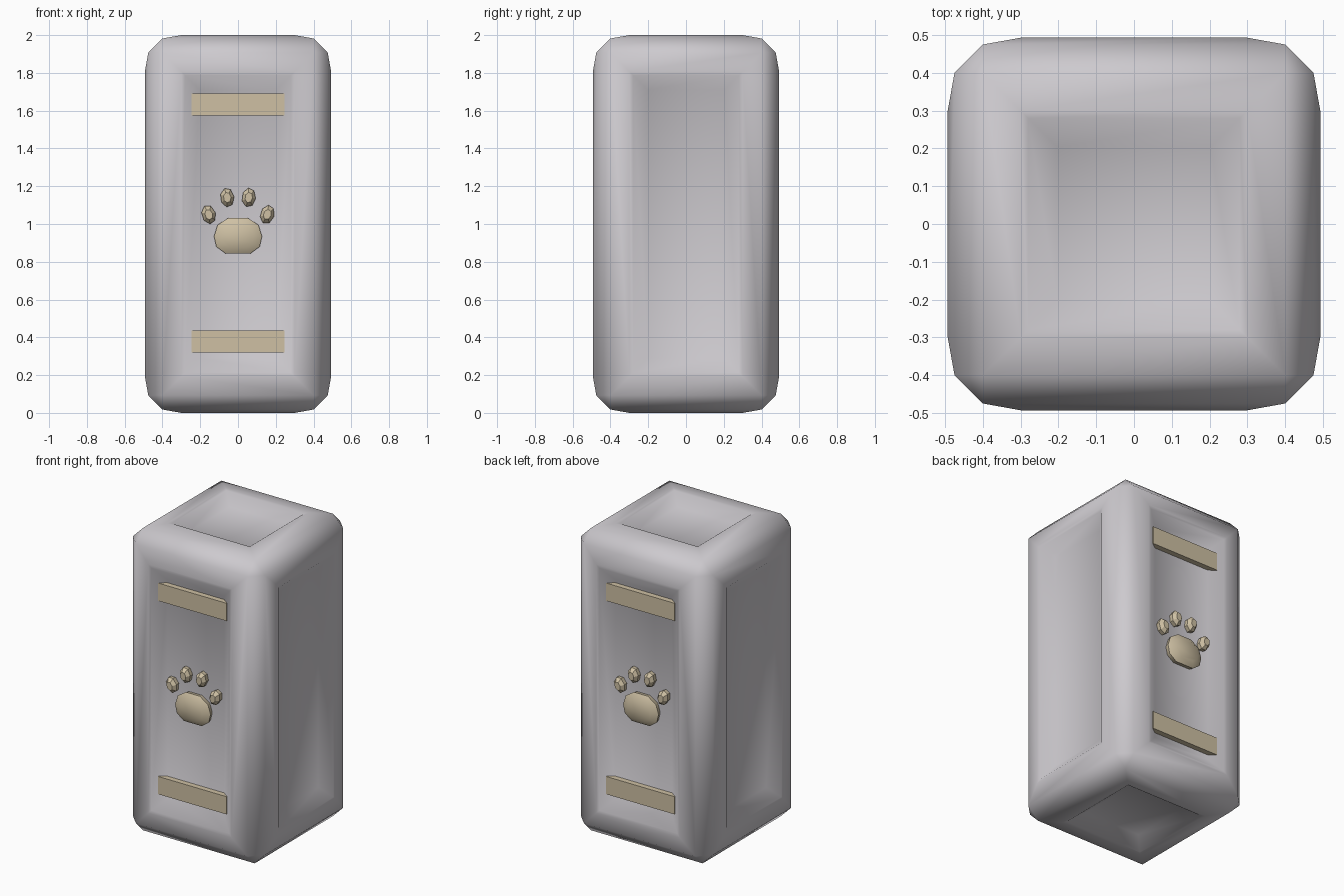
import bpy, bmesh, math
from mathutils import Matrix, Vector

default = bpy.data.objects.get("Cube")
if default:
    bpy.data.objects.remove(default, do_unlink=True)


def material(name, rgb):
    m = bpy.data.materials.new(name)
    m.use_nodes = True
    m.diffuse_color = (*rgb, 1)
    m.node_tree.nodes["Principled BSDF"].inputs["Base Color"].default_value = (*rgb, 1)
    return m


GREY = material("pale grey", (0.61, 0.59, 0.62))
TAN = material("tan", (0.62, 0.53, 0.37))


def finish(bm, name, mat, angle):
    bmesh.ops.recalc_face_normals(bm, faces=bm.faces)
    mesh = bpy.data.meshes.new(name)
    bm.to_mesh(mesh)
    bm.free()
    mesh.materials.append(mat)
    ob = bpy.data.objects.new(name, mesh)
    bpy.context.collection.objects.link(ob)
    bpy.ops.object.select_all(action="DESELECT")
    ob.select_set(True)
    bpy.context.view_layer.objects.active = ob
    bpy.ops.object.shade_smooth_by_angle(angle=math.radians(angle))
    return ob


def bridge(bm, a, b):
    n = len(a)
    for i in range(n):
        bm.faces.new((a[i], a[(i + 1) % n], b[(i + 1) % n], b[i]))


HALF = Vector((0.493, 0.493, 1.0))
DEPTH = 0.06
FLOOR = HALF.y - DEPTH
# Each side is a stack of rectangles: (margin from the box edge, depth)
RINGS = [(0.093, 0.018), (0.193, 0), (0.213, 0.004), (0.29, DEPTH)]


def body():
    bm = bmesh.new()
    outer = {}
    for axis in range(3):
        u, v = (axis + 1) % 3, (axis + 2) % 3
        for side in (-1, 1):
            previous = None
            for margin, depth in RINGS:
                ring = []
                for su, sv in ((-1, -1), (1, -1), (1, 1), (-1, 1)):
                    co = Vector()
                    co[axis] = side * (HALF[axis] - depth)
                    co[u] = su * (HALF[u] - margin)
                    co[v] = sv * (HALF[v] - margin)
                    vert = bm.verts.new(co + Vector((0, 0, 1)))
                    ring.append(vert)
                    if previous is None:
                        signs = [0, 0, 0]
                        signs[axis], signs[u], signs[v] = side, su, sv
                        outer[axis, tuple(signs)] = vert
                if previous:
                    bridge(bm, previous, ring)
                previous = ring
            bm.faces.new(previous)
    # Chamfered edges between neighbouring sides
    for along in range(3):
        a, b = (along + 1) % 3, (along + 2) % 3
        for sa in (-1, 1):
            for sb in (-1, 1):
                ends = []
                for s in (-1, 1):
                    signs = [0, 0, 0]
                    signs[along], signs[a], signs[b] = s, sa, sb
                    ends.append(tuple(signs))
                bm.faces.new((outer[a, ends[0]], outer[a, ends[1]],
                              outer[b, ends[1]], outer[b, ends[0]]))
    # Corner triangles
    for corner in {key[1] for key in outer}:
        bm.faces.new([outer[axis, corner] for axis in range(3)])
    finish(bm, "crate_body", GREY, 50)


def bar(name, z, turn):
    bm = bmesh.new()
    bmesh.ops.create_cube(bm, size=1)
    bmesh.ops.scale(bm, vec=(0.49, 0.045, 0.115), verts=bm.verts)
    bmesh.ops.translate(bm, vec=(0, -FLOOR - 0.013, z), verts=bm.verts)
    bm.transform(turn)
    finish(bm, name, TAN, 30)


def pad(name, x, z, outline, tilt, top, height, turn, angle):
    """Raised cushion: straight base, then a tapered cap."""
    bm = bmesh.new()
    spin = Matrix.Rotation(tilt, 4, "Y")
    previous = None
    for scale, rise in ((0.92, -0.005), (1, height * 0.55), (top, height)):
        ring = []
        for px, pz in outline:
            p = spin @ Vector((px * scale, 0, pz * scale))
            ring.append(bm.verts.new(p + Vector((x, -FLOOR - rise, z))))
        if previous:
            bridge(bm, previous, ring)
        previous = ring
    bm.faces.new(previous)
    bm.transform(turn)
    finish(bm, name, TAN, angle)


half_pad = [(0.05, 0.098), (0.108, 0.06), (0.127, 0.0), (0.115, -0.055), (0.065, -0.092)]
pad_outline = half_pad + [(-x, z) for x, z in reversed(half_pad)]
toe_outline = [(0.037 * math.cos(i * math.pi / 3.5), 0.051 * math.sin(i * math.pi / 3.5))
               for i in range(7)]

body()
for place, angle in (("front", 0), ("back", math.pi)):
    turn = Matrix.Rotation(angle, 4, "Z")
    bar(place + "_upper_bar", 1.633, turn)
    bar(place + "_lower_bar", 0.378, turn)
    pad(place + "_paw_pad", 0, 0.935, pad_outline, 0, 0.66, 0.055, turn, 40)
    for side, s in (("left", 1), ("right", -1)):
        pad(f"{place}_{side}_inner_toe", s * 0.057, 1.14, toe_outline,
            s * 0.12, 0.55, 0.05, turn, 25)
        pad(f"{place}_{side}_outer_toe", s * 0.155, 1.05, toe_outline,
            s * 0.3, 0.55, 0.05, turn, 25)
